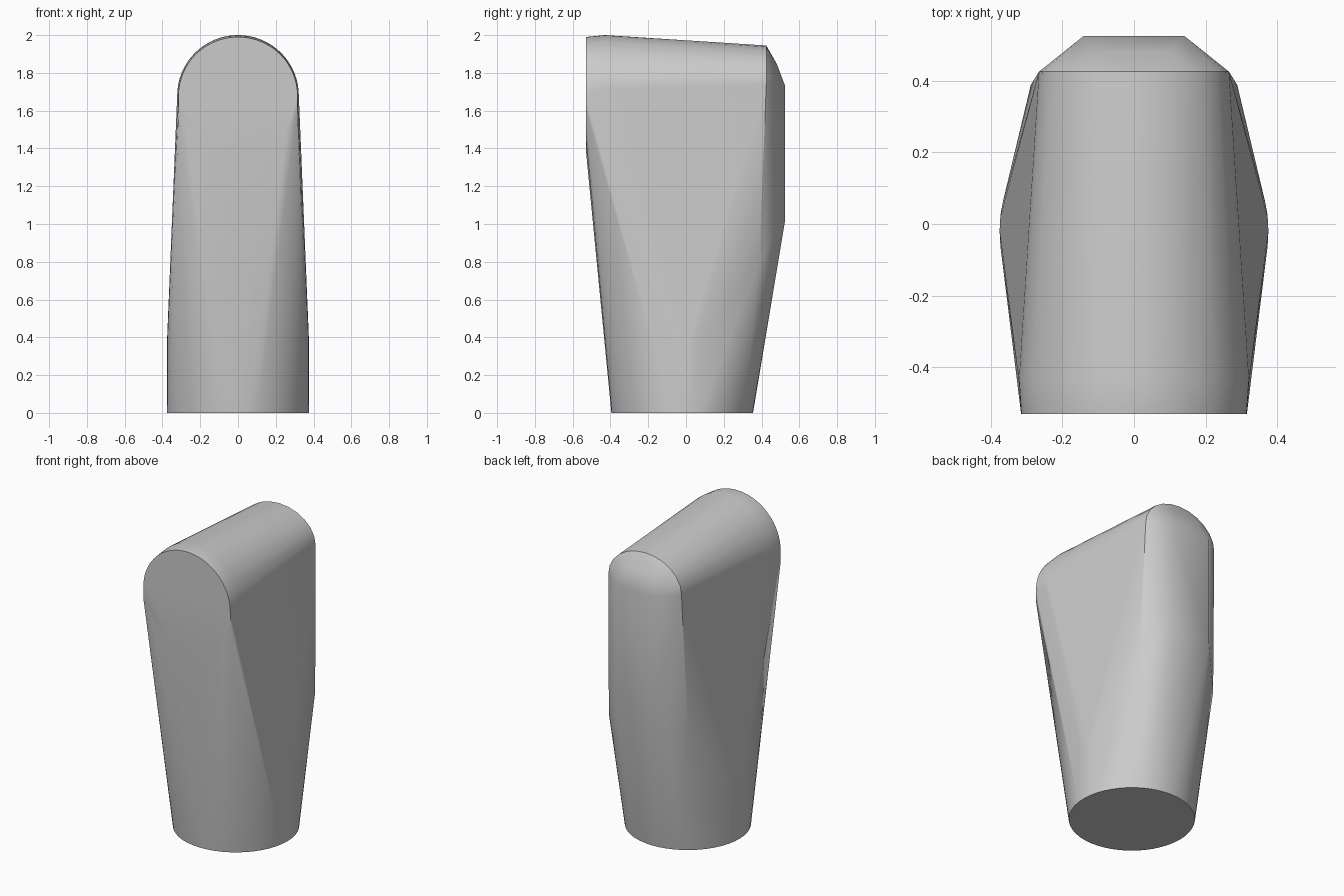
import bpy, bmesh
from math import sin, cos, pi, radians

cube = bpy.data.objects.get("Cube")
if cube:
    bpy.data.objects.remove(cube, do_unlink=True)

grey = bpy.data.materials.new("plain grey")
grey.use_nodes = True
colour = (0.6, 0.6, 0.6, 1)
grey.diffuse_color = colour
grey.node_tree.nodes["Principled BSDF"].inputs["Base Color"].default_value = colour

points = []


def arch(y, radius, centre_z, height, steps):
    """Half ring standing upright at depth y."""
    for i in range(steps + 1):
        a = pi * i / steps
        points.append((radius * cos(a), y, centre_z + height * sin(a)))


def pair(x, y, z):
    """Mirrored points on both sides."""
    points.extend([(x, y, z), (-x, y, z)])


# Round foot
foot_y, foot_r = -0.02, 0.375
for i in range(48):
    a = 2 * pi * i / 48
    points.append((foot_r * cos(a), foot_y + foot_r * sin(a), 0))

# Swelling of the flanks just above the foot
for i in range(-4, 5):
    a = radians(6 * i)
    pair(foot_r * cos(a), foot_y + foot_r * sin(a), 0.4)

# Flat arched front with a slightly wider rim behind it
arch(-0.53, 0.315, 1.68, 0.31, 32)
arch(-0.43, 0.322, 1.68, 0.32, 32)
pair(0.315, -0.53, 1.6)
pair(0.25, -0.53, 1.46)
pair(0.13, -0.53, 1.39)

# Smaller arch at the rear and the lower rear corners
arch(0.425, 0.265, 1.74, 0.205, 12)
pair(0.288, 0.388, 0.8)

# Raised rear panel and its sloping cap
pair(0.14, 0.525, 1.73)
pair(0.14, 0.525, 1.02)
pair(0.1, 0.482, 1.845)

# Skin the sections into one solid
bm = bmesh.new()
for p in points:
    bm.verts.new(p)
bmesh.ops.remove_doubles(bm, verts=bm.verts, dist=0.0005)
hull = bmesh.ops.convex_hull(bm, input=bm.verts)
loose = {g for g in hull["geom_interior"] + hull["geom_unused"]
         if isinstance(g, bmesh.types.BMVert)}
bmesh.ops.delete(bm, geom=list(loose), context='VERTS')
bmesh.ops.dissolve_limit(bm, angle_limit=radians(0.5),
                         verts=bm.verts, edges=bm.edges)
bmesh.ops.recalc_face_normals(bm, faces=bm.faces)

mesh = bpy.data.meshes.new("tapered_body")
bm.to_mesh(mesh)
bm.free()
mesh.materials.append(grey)
body = bpy.data.objects.new("tapered_body", mesh)
bpy.context.collection.objects.link(body)

# Soft shading with crisp corners
bpy.ops.object.select_all(action='DESELECT')
body.select_set(True)
bpy.context.view_layer.objects.active = body
bpy.ops.object.shade_smooth_by_angle(angle=radians(30))
weighted = body.modifiers.new("even_shading", 'WEIGHTED_NORMAL')
weighted.keep_sharp = True
